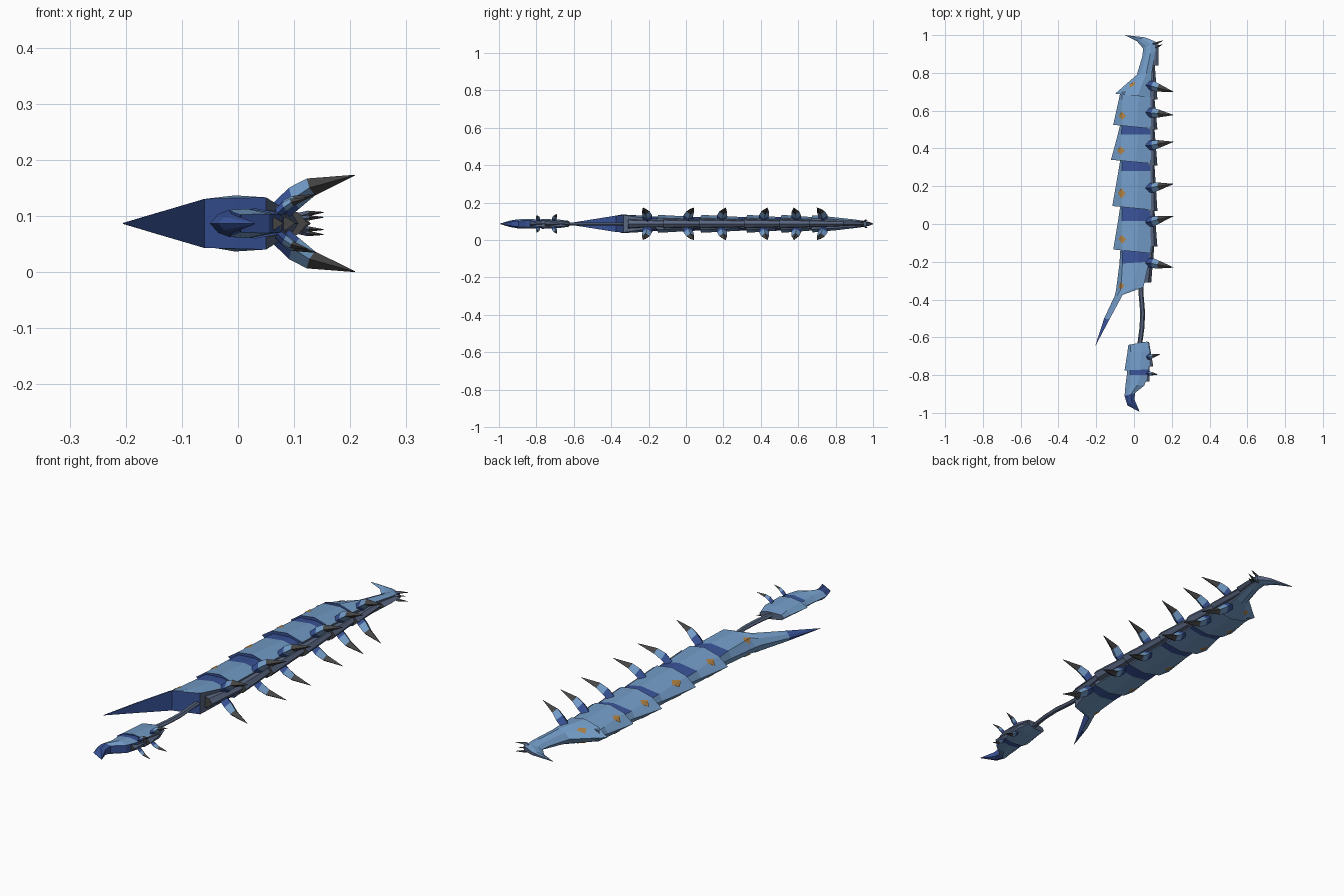
import bpy
import bmesh
from mathutils import Vector

cube = bpy.data.objects.get("Cube")
if cube:
    bpy.data.objects.remove(cube)

MID = Vector((0, 0, 0.0865))  # mirror plane height


def material(name, r, g, b):
    mat = bpy.data.materials.new(name)
    mat.use_nodes = True
    mat.diffuse_color = (r, g, b, 1)
    mat.node_tree.nodes["Principled BSDF"].inputs["Base Color"].default_value = (r, g, b, 1)
    return mat


SKY = material("sky blue", 0.17, 0.33, 0.57)
NAVY = material("deep blue", 0.04, 0.085, 0.31)
SLATE = material("slate", 0.1, 0.135, 0.22)
COAL = material("charcoal", 0.06, 0.06, 0.062)
AMBER = material("amber", 0.42, 0.215, 0.055)


def build(name, verts, faces, colours):
    """Make a flat shaded mesh; each face has its own material."""
    bm = bmesh.new()
    points = [bm.verts.new(v) for v in verts]
    used = []
    for face, colour in zip(faces, colours):
        if colour not in used:
            used.append(colour)
        bm.faces.new([points[i] for i in face]).material_index = used.index(colour)
    bmesh.ops.recalc_face_normals(bm, faces=bm.faces)
    mesh = bpy.data.meshes.new(name)
    bm.to_mesh(mesh)
    bm.free()
    for mat in used:
        mesh.materials.append(mat)
    obj = bpy.data.objects.new(name, mesh)
    obj.location = MID
    bpy.context.collection.objects.link(obj)


def loft(name, rings, colour, first_cap, last_cap):
    """Skin a list of equal rings; colour(row, side) picks the material."""
    n = len(rings[0])
    verts = [p for ring in rings for p in ring]
    faces, colours = [], []
    for row in range(len(rings) - 1):
        for side in range(n):
            a, b = row * n + side, row * n + (side + 1) % n
            faces.append((a, b, b + n, a + n))
            colours.append(colour(row, side))
    faces += [tuple(range(n)), tuple(range(len(verts) - n, len(verts)))]
    build(name, verts, faces, colours + [first_cap, last_cap])


def shell_ring(xa, ya, xe, ye, h, fold=0.27, rim=0.66):
    """Ridged section running from the back ridge (a) to the belly edge (e)."""
    ridge, edge = Vector((xa, ya, 0)), Vector((xe, ye, 0))
    up = Vector((0, 0, h))
    half = [ridge.lerp(edge, f) + up * k for f, k in ((fold, 0.7), (0.62, 1), (1, rim))]
    return [ridge] + half + [Vector((p.x, p.y, -p.z)) for p in reversed(half)]


spots = []


def shell(name, specs, bands=(), inner=(), solid=(), spot=None):
    """Armour plate: bands tint the top, inner the belly side, solid whole rows."""
    rings = [shell_ring(*s) for s in specs]

    def colour(row, side):
        if row in solid or (row in inner and side == 3):
            return NAVY
        if side == 3:
            return SLATE
        return NAVY if row in bands and side not in (0, 6) else SKY

    loft(name, rings, colour, SLATE, NAVY)
    if spot:
        row, t = spot
        spots.append((rings[row], rings[row + 1], t))


# End plate with the hooked horn
shell("hook_shell", [(-0.05, 1, -0.045, 1, 0.002), (0.015, 0.968, 0.06, 0.988, 0.01),
                     (0.048, 0.93, 0.115, 0.965, 0.016), (0.045, 0.89, 0.112, 0.91, 0.023),
                     (0.015, 0.79, 0.095, 0.8, 0.035), (-0.1, 0.69, 0.09, 0.67, 0.046)],
      spot=(4, 0.5))

# Overlapping back plates: start, end of the blue band, lip
for i, (y0, yb, y1, xl) in enumerate([(0.7, 0.66, 0.51, -0.11), (0.53, 0.475, 0.325, -0.122),
                                      (0.345, 0.28, 0.08, -0.115), (0.1, 0.015, -0.15, -0.11)]):
    f = (y0 - yb) / (y0 - y1)
    xs = -0.072
    shell(f"back_shell_{i + 1}",
          [(xs, y0, 0.085, y0, 0.034, 0.06),
           (xs + f * (xl - xs), yb, 0.087, yb, 0.034 + 0.014 * f, 0.06 + 0.18 * f),
           (xl, y1 + 0.015, 0.09, y1 - 0.005, 0.048, 0.24)],
          bands=(0,) if i else (), spot=(1, 0.62))

# Last plate, drawn out into a long hollow spike
shell("spike_shell", [(-0.072, -0.13, 0.085, -0.13, 0.036, 0.06),
                      (-0.077, -0.21, 0.08, -0.2, 0.042, 0.1),
                      (-0.095, -0.35, 0.05, -0.335, 0.05, 0.18, 0.93),
                      (-0.102, -0.38, -0.06, -0.375, 0.038, 0.3, 1.15),
                      (-0.158, -0.5, -0.13, -0.505, 0.02, 0.3, 1.15),
                      (-0.205, -0.645, -0.204, -0.645, 0.001)],
      bands=(0,), inner=(2, 3, 4), solid=(4,), spot=(1, 0.86))

# Small detached body with a curled tip
shell("neck_shell", [(-0.03, -0.64, 0.07, -0.622, 0.016, 0.1),
                     (-0.035, -0.68, 0.085, -0.67, 0.022, 0.15),
                     (-0.05, -0.775, 0.08, -0.77, 0.027, 0.22)])
shell("tip_shell", [(-0.035, -0.755, 0.08, -0.755, 0.021, 0.1),
                    (-0.038, -0.8, 0.075, -0.8, 0.024, 0.15),
                    (-0.045, -0.85, 0.055, -0.855, 0.026), (-0.05, -0.91, 0.005, -0.895, 0.024),
                    (-0.035, -0.96, 0.003, -0.93, 0.017), (0.03, -0.995, 0.028, -0.99, 0.002)],
      bands=(0,), inner=(1, 2, 3, 4), solid=(3, 4))

# Amber marks wrapped over the shoulder crease of each plate
verts, faces = [], []
for ring_a, ring_b, t in spots:
    for ridge, shoulder, top, s in ((0, 1, 2, 1), (0, 6, 5, -1)):
        at = lambda k, u: ring_a[k].lerp(ring_b[k], u)
        pts = [at(shoulder, t - 0.15), at(shoulder, t + 0.15),
               at(shoulder, t).lerp(at(top, t), 0.28), at(shoulder, t).lerp(at(ridge, t), 0.5)]
        n = len(verts)
        verts += [p + Vector((-0.0015, 0, 0.002 * s)) for p in pts]
        faces += [(n, n + 1, n + 2), (n + 1, n, n + 3)]
build("amber_marks", verts, faces, [AMBER] * len(faces))


# Belly plates, each widening towards its lip
def belly_ring(x, y, h, depth):
    half = [(x - 0.015, h), (x + depth * 0.55, h * 0.7)]
    return [Vector((px, y, pz)) for px, pz in half] + [Vector((x + depth, y, 0))] + \
           [Vector((px, y, -pz)) for px, pz in reversed(half)]


def belly(name, x0, x1, y0, y1, h):
    rings = [belly_ring(x0, y0, h * 0.75, 0.02), belly_ring(x1, y1, h, 0.036)]
    loft(name, rings, lambda row, side: SLATE, SLATE, COAL)


belly("belly_hook", 0.11, 0.093, 0.95, 0.84, 0.014)
stops = [0.86, 0.66, 0.5, 0.31, 0.07, -0.12, -0.31]
for i, (y0, y1) in enumerate(zip(stops, stops[1:])):
    last = i == len(stops) - 2
    belly(f"belly_plate_{i + 1}", 0.088, 0.055 if last else 0.088, y0 + 0.01, y1,
          0.022 if i == 0 else 0.028)
belly("belly_neck", 0.06, 0.066, -0.625, -0.755, 0.016)
belly("belly_tip", 0.062, 0.045, -0.75, -0.835, 0.016)


# Tapered limbs swept along a short path
def limb(name, path, radii, colours):
    path = [Vector(p) for p in path]
    along = (path[-1] - path[0]).normalized()
    u = along.cross(Vector((0, 1, 0))).normalized()
    v = along.cross(u)
    corners = ((1, 0), (0, 1), (-1, 0), (0, -1))
    rings = [[p + u * a * r * 0.8 + v * b * r for a, b in corners] for p, r in zip(path, radii)]
    loft(name, rings, lambda row, side: colours[row], colours[0], colours[-1])


def leg_pair(name, base_y, tip_y, size):
    for label, s in (("upper", 1), ("lower", -1)):
        path = [(0.07 + dx * size, base_y + (tip_y - base_y) * f, s * (0.018 + dz * size))
                for dx, dz, f in ((0, 0, 0), (0.03, 0.027, 0.1), (0.06, 0.047, 0.4), (0.138, 0.068, 1))]
        limb(f"{label}_{name}", path, [r * size for r in (0.024, 0.026, 0.021, 0.001)],
             [NAVY, SKY, COAL])


legs = [(0.735, 0.7), (0.59, 0.577), (0.415, 0.435), (0.19, 0.212), (0.01, 0.042), (-0.205, -0.23)]
for i, (base_y, tip_y) in enumerate(legs):
    leg_pair(f"leg_{i + 1}", base_y, tip_y, 1)
leg_pair("neck_leg", -0.705, -0.69, 0.5)
leg_pair("tip_leg", -0.79, -0.797, 0.42)

# Little claws beside the hook
for i, (y, z) in enumerate([(0.955, 0.018), (0.955, -0.018), (0.935, 0.01), (0.935, -0.01)]):
    limb(f"claw_{i + 1}", [(0.1, y, z * 0.6), (0.125, y + 0.004, z), (0.152, y + 0.016, z * 1.1)],
         (0.008, 0.006, 0.001), [SLATE, COAL])

# Thin rod joining the two bodies
rod = [(0.035, -0.3), (0.038, -0.38), (0.046, -0.47), (0.042, -0.55), (0.03, -0.64)]
hexagon = [(1, 0), (0.5, 0.87), (-0.5, 0.87), (-1, 0), (-0.5, -0.87), (0.5, -0.87)]
loft("joining_rod", [[Vector((x + a * 0.013, y, b * 0.009)) for a, b in hexagon] for x, y in rod],
     lambda row, side: SLATE, SLATE, SLATE)
